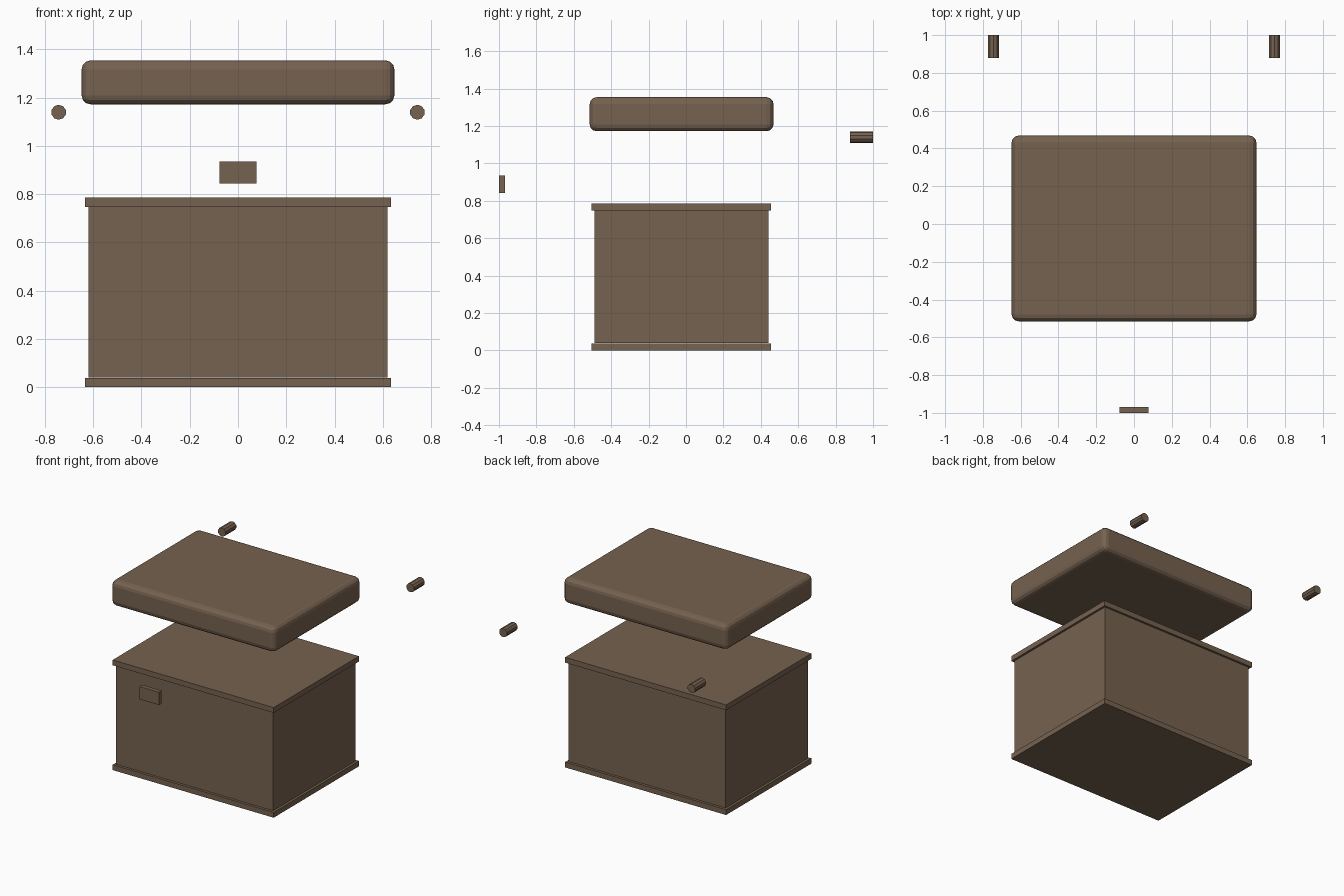
import bpy
from math import radians

if "Cube" in bpy.data.objects:
    bpy.data.objects.remove(bpy.data.objects["Cube"], do_unlink=True)

WOOD = (0.18, 0.122, 0.08, 1)
wood = bpy.data.materials.new("brown wood")
wood.use_nodes = True
wood.diffuse_color = WOOD
wood.node_tree.nodes["Principled BSDF"].inputs["Base Color"].default_value = WOOD


def box(name, low, high):
    """Box spanning two opposite corners."""
    centre = [(a + b) / 2 for a, b in zip(low, high)]
    bpy.ops.mesh.primitive_cube_add(size=1, location=centre)
    ob = bpy.context.object
    ob.name = name
    ob.scale = [b - a for a, b in zip(low, high)]
    bpy.ops.object.transform_apply(location=False, rotation=False, scale=True)
    ob.data.materials.append(wood)
    return ob


# Chest body between two overhanging trim plates
box("chest_body", (-0.62, -0.49, 0.04), (0.62, 0.44, 0.747))
for name, z in (("bottom_trim", 0), ("top_trim", 0.747)):
    box(name, (-0.635, -0.505, z), (0.635, 0.455, z + 0.038))

# Raised lid with rounded edges
lid = box("lid", (-0.648, -0.515, 1.172), (0.648, 0.468, 1.354))
bevel = lid.modifiers.new("rounded_edges", "BEVEL")
bevel.width = 0.037
bevel.segments = 3

# Latch plate floating in front
box("latch", (-0.077, -1, 0.843), (0.077, -0.969, 0.934))

# Hinge pins floating behind
for name, side in (("left_hinge_pin", 1), ("right_hinge_pin", -1)):
    bpy.ops.mesh.primitive_cylinder_add(
        vertices=10, radius=0.031, depth=0.122,
        location=(side * 0.743, 0.939, 1.139), rotation=(radians(90), 0, 0))
    pin = bpy.context.object
    pin.name = name
    pin.data.materials.append(wood)
